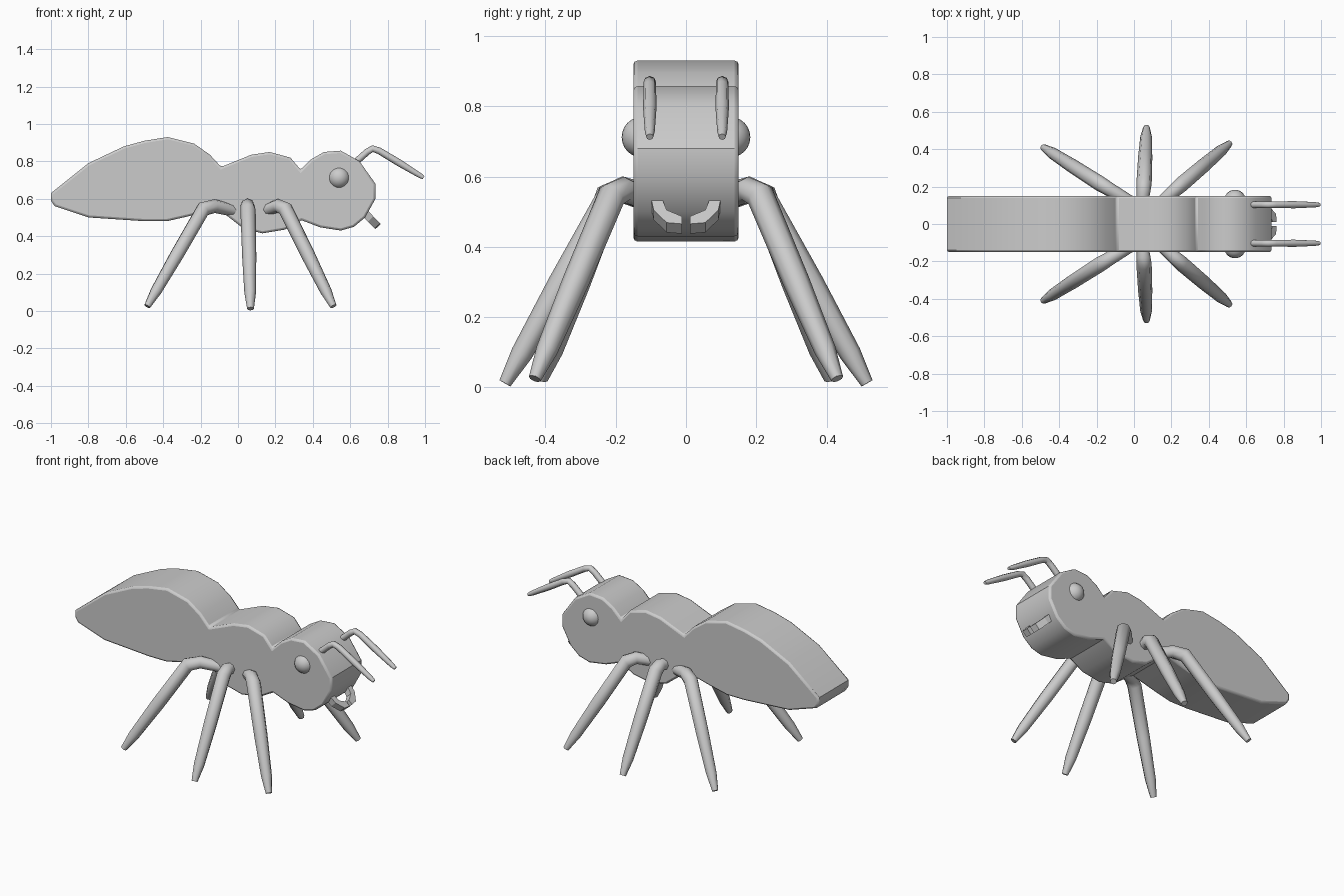
import bpy, bmesh
from math import radians
from mathutils import Vector

if "Cube" in bpy.data.objects:
    bpy.data.objects.remove(bpy.data.objects["Cube"])


def smooth(obj, angle=35):
    bpy.ops.object.select_all(action='DESELECT')
    obj.select_set(True)
    bpy.context.view_layer.objects.active = obj
    bpy.ops.object.shade_smooth_by_angle(angle=radians(angle))


def prism(name, base, offset):
    """Polygon of 3D points extruded along an offset."""
    bm = bmesh.new()
    a = [bm.verts.new(p) for p in base]
    b = [bm.verts.new(Vector(p) + Vector(offset)) for p in base]
    bm.faces.new(a)
    bm.faces.new(b[::-1])
    for i in range(len(a)):
        j = (i + 1) % len(a)
        bm.faces.new((a[i], b[i], b[j], a[j]))
    bmesh.ops.recalc_face_normals(bm, faces=bm.faces)
    me = bpy.data.meshes.new(name)
    bm.to_mesh(me)
    bm.free()
    obj = bpy.data.objects.new(name, me)
    bpy.context.collection.objects.link(obj)
    return obj


def tube(name, pts):
    """Tapered round tube through (x, y, z, radius) points."""
    cu = bpy.data.curves.new(name, 'CURVE')
    cu.dimensions = '3D'
    cu.bevel_depth = 1.0
    cu.bevel_resolution = 2
    cu.use_fill_caps = True
    sp = cu.splines.new('POLY')
    sp.points.add(len(pts) - 1)
    for p, (x, y, z, r) in zip(sp.points, pts):
        p.co = (x, y, z, 1)
        p.radius = r
    obj = bpy.data.objects.new(name, cu)
    bpy.context.collection.objects.link(obj)
    bpy.ops.object.select_all(action='DESELECT')
    obj.select_set(True)
    bpy.context.view_layer.objects.active = obj
    bpy.ops.object.convert(target='MESH')
    smooth(bpy.context.object, 50)


# Body: side silhouette of abdomen, thorax and head, extruded across y
profile = [(-1, .63), (-.8, .79), (-.61, .88), (-.5, .91), (-.375, .93),
           (-.235, .895), (-.15, .835), (-.09, .77), (.07, .835), (.17, .85),
           (.28, .82), (.335, .755), (.39, .81), (.46, .85), (.55, .857),
           (.65, .80), (.735, .68), (.735, .60), (.68, .50), (.62, .45),
           (.55, .43), (.44, .447), (.34, .485), (.25, .435), (.13, .415),
           (.03, .44), (-.06, .51), (-.11, .545), (-.27, .505), (-.38, .48),
           (-.5, .48), (-.8, .50), (-.98, .56), (-1, .59)]
body = prism("body", [(x, -.15, z) for x, z in profile], (0, .3, 0))
bev = body.modifiers.new("soft_edges", 'BEVEL')
bev.width = .012
bev.segments = 2
bev.limit_method = 'ANGLE'
bev.angle_limit = radians(65)
smooth(body)

# Legs: hip, knee, foot on one side, then mirrored
legs = {"front_leg": ((.15, .12, .54), (.24, .2, .572), (.51, .43, .025)),
        "middle_leg": ((.045, .12, .55), (.053, .2, .57), (.067, .515, .012)),
        "back_leg": ((-.02, .12, .535), (-.17, .208, .572), (-.485, .41, .025))}
for s, side in ((-1, "right"), (1, "left")):
    for name, pts in legs.items():
        hip, knee, foot = (Vector((x, s * y, z)) for x, y, z in pts)
        path = [(hip, .032), (knee.lerp(hip, .3), .037),
                (knee.lerp(foot, .05), .041), (knee.lerp(foot, .5), .038),
                (knee.lerp(foot, .85), .031), (foot, .018)]
        tube(f"{name}_{side}", [(*p, r) for p, r in path])

    # Antenna
    y = s * .103
    tube(f"antenna_{side}", [(.60, y, .77, .018), (.69, y, .85, .018),
                             (.72, y, .868, .018), (.755, y, .856, .018),
                             (.86, y, .793, .019), (.97, y, .726, .014),
                             (.992, y, .713, .010)])

    # Eye
    bpy.ops.mesh.primitive_uv_sphere_add(segments=24, ring_count=12, radius=.058,
                                         location=(.54, s * .125, .712))
    eye = bpy.context.object
    eye.name = f"eye_{side}"
    smooth(eye, 60)

    # Mandible: curved hook drawn in a plane sloping down, given thickness
    hook = [(-.04, .1), (0, .1), (.05, .092), (.1, .055), (.105, .012),
            (.075, .012), (.05, .055), (0, .07), (-.04, .07)]
    d, w = Vector((.7, 0, -.72)), Vector((.72, 0, .7))
    start = Vector((.675, 0, .527)) - w * .02
    prism(f"mandible_{side}",
          [start + d * a + Vector((0, s * b, 0)) for a, b in hook], w * .04)
